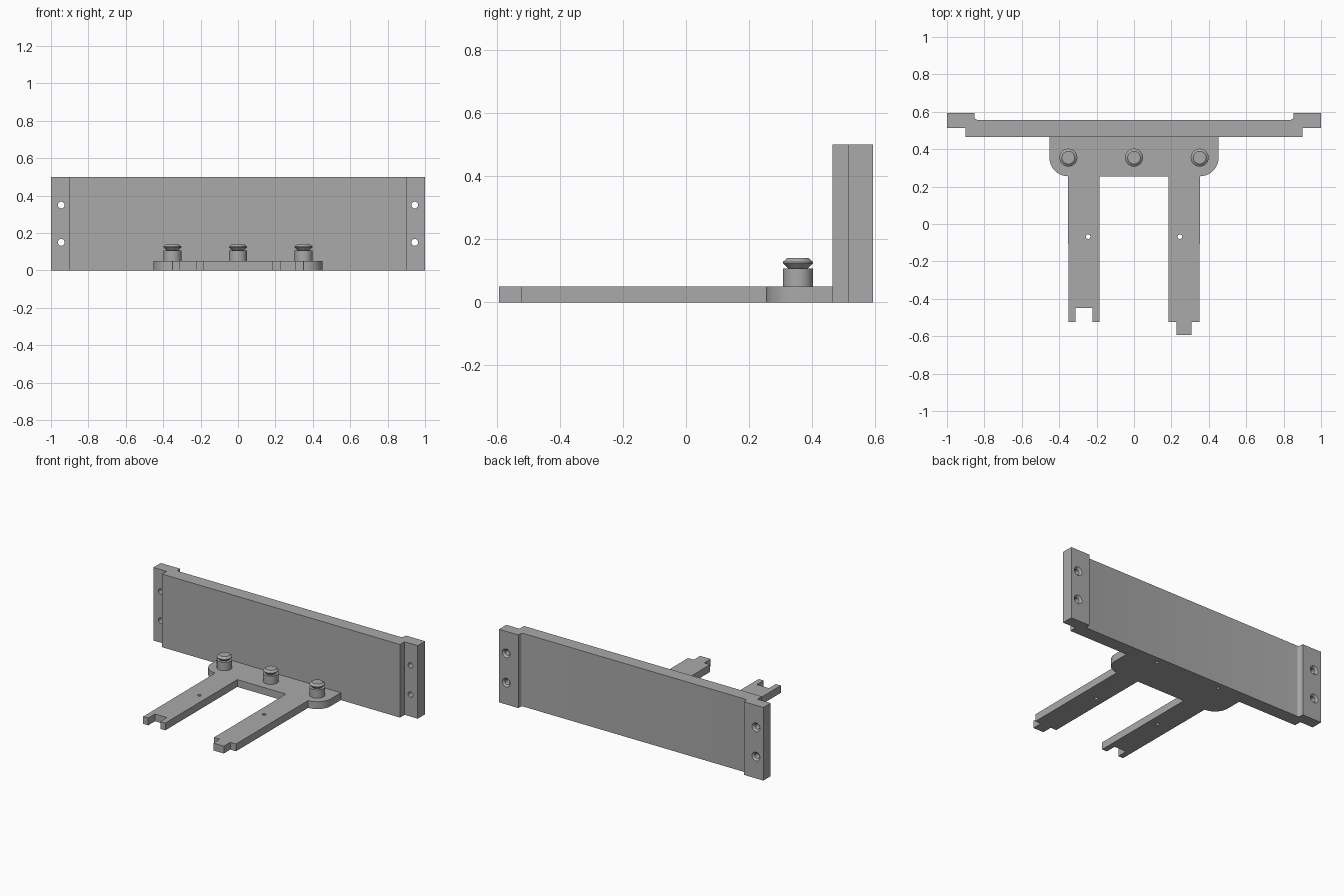
import bpy
import bmesh
from math import cos, sin, pi, radians
from mathutils import Matrix, Vector

cube = bpy.data.objects.get("Cube")
if cube:
    bpy.data.objects.remove(cube, do_unlink=True)

GREY = (0.4, 0.4, 0.4, 1)
mat = bpy.data.materials.new("plain_grey")
mat.use_nodes = True
mat.diffuse_color = GREY
mat.node_tree.nodes["Principled BSDF"].inputs["Base Color"].default_value = GREY


def finish(name, bm):
    bmesh.ops.recalc_face_normals(bm, faces=bm.faces[:])
    mesh = bpy.data.meshes.new(name)
    bm.to_mesh(mesh)
    bm.free()
    mesh.materials.append(mat)
    obj = bpy.data.objects.new(name, mesh)
    bpy.context.collection.objects.link(obj)
    return obj


def arc(cx, cy, r, start, end, n=10):
    angles = [radians(start + (end - start) * i / n) for i in range(n + 1)]
    return [(cx + r * cos(a), cy + r * sin(a)) for a in angles]


def extrude(name, outline, height):
    bm = bmesh.new()
    face = bm.faces.new([bm.verts.new((x, y, 0)) for x, y in outline])
    new = bmesh.ops.extrude_face_region(bm, geom=[face])["geom"]
    verts = [v for v in new if isinstance(v, bmesh.types.BMVert)]
    bmesh.ops.translate(bm, verts=verts, vec=(0, 0, height))
    return finish(name, bm)


def lathe(bm, profile, place, sides=32):
    """Closed solid of revolution from (radius, height) pairs."""
    rings = [[bm.verts.new(place @ Vector((r * cos(2 * pi * i / sides), r * sin(2 * pi * i / sides), z)))
              for i in range(sides)] for r, z in profile]
    for low, high in zip(rings, rings[1:]):
        for i in range(sides):
            j = (i + 1) % sides
            bm.faces.new((low[i], low[j], high[j], high[i]))
    bm.faces.new(rings[0][::-1])
    bm.faces.new(rings[-1])


def smooth(obj):
    bpy.ops.object.select_all(action="DESELECT")
    obj.select_set(True)
    bpy.context.view_layer.objects.active = obj
    bpy.ops.object.shade_smooth_by_angle(angle=radians(25))


def cut(obj, bm):
    cutter = finish("hole_cutter", bm)
    cutter.hide_render = True
    mod = obj.modifiers.new("holes", "BOOLEAN")
    mod.operation = "DIFFERENCE"
    mod.solver = "EXACT"
    mod.object = cutter
    bpy.context.view_layer.objects.active = obj
    bpy.ops.object.modifier_apply(modifier=mod.name)
    bpy.data.objects.remove(cutter, do_unlink=True)


# Back plate with stepped mounting ends
BACK, RECESS, STEP, FRONT = 0.593, 0.557, 0.514, 0.465
half = [(0.9, FRONT), (0.9, STEP), (1, STEP), (1, BACK), (0.854, BACK)]
half += arc(0.836, RECESS + 0.018, 0.018, 0, -90, 6)
back_plate = extrude("back_plate", half + [(-x, y) for x, y in reversed(half)], 0.5)

# Countersunk screw holes in the ends, blind holes underneath
holes = bmesh.new()
for side in (-1, 1):
    for z in (0.15, 0.35):
        place = Matrix.Translation((side * 0.945, BACK, z)) @ Matrix.Rotation(pi / 2, 4, "X")
        lathe(holes, [(0.034, -0.004), (0.018, 0.012), (0.018, 0.1)], place)
    lathe(holes, [(0.011, -0.01), (0.011, 0.1)], Matrix.Translation((side * 0.245, 0.51, 0)), 16)
cut(back_plate, holes)
smooth(back_plate)

# Fork plate: rounded bridge, notched right leg, tongued left leg
BRIDGE, TIP, OUT, IN = 0.255, -0.523, 0.351, 0.184
outline = [(-0.452, FRONT)] + arc(-0.352, 0.355, 0.1, 180, 270)
outline += [(-OUT, TIP), (-0.313, TIP), (-0.313, -0.45), (-0.222, -0.45), (-0.222, TIP), (-IN, TIP),
            (-IN, BRIDGE), (IN, BRIDGE),
            (IN, TIP), (0.228, TIP), (0.228, -BACK), (0.308, -BACK), (0.308, TIP), (OUT, TIP)]
outline += arc(0.352, 0.355, 0.1, 270, 360) + [(0.452, FRONT)]
fork_plate = extrude("fork_plate", outline, 0.05)
holes = bmesh.new()
for side in (-1, 1):
    lathe(holes, [(0.012, -0.1), (0.012, 0.1)], Matrix.Translation((side * 0.245, -0.068, 0)), 16)
cut(fork_plate, holes)
smooth(fork_plate)

# Grooved pegs on the bridge
for name, x in (("right_peg", -0.351), ("middle_peg", 0), ("left_peg", 0.351)):
    bm = bmesh.new()
    lathe(bm, [(0.048, 0.05), (0.048, 0.107), (0.031, 0.107), (0.048, 0.124), (0.048, 0.128), (0.034, 0.14)],
          Matrix.Translation((x, 0.355, 0)))
    smooth(finish(name, bm))
